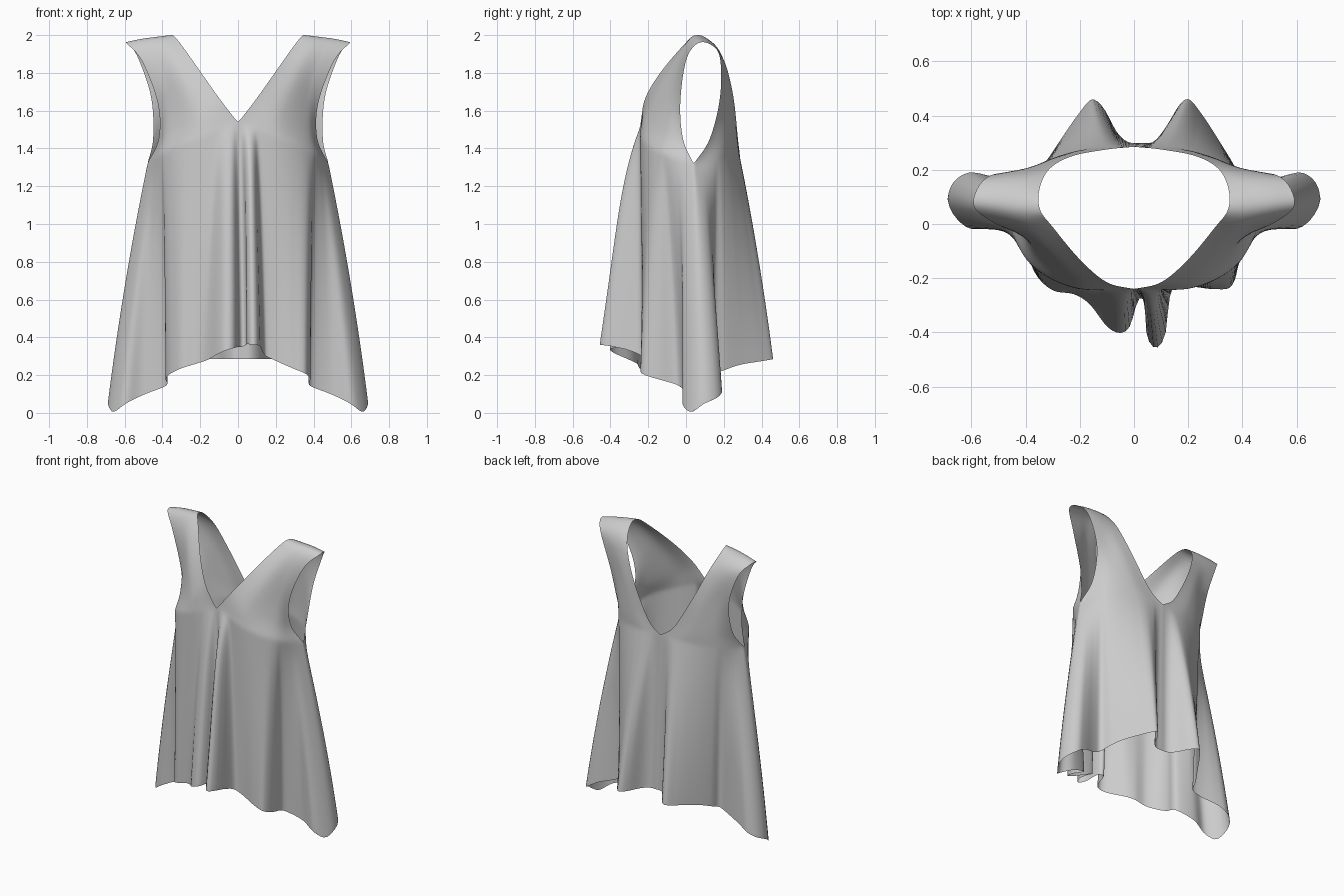
import bpy, bmesh
from mathutils import Vector

if "Cube" in bpy.data.objects:
    bpy.data.objects.remove(bpy.data.objects["Cube"])

NS, NT, NK = 72, 72, 60   # samples: across a quarter, over the shoulder, down the body


def spline(pts, u):
    """Catmull-Rom through pts, u in 0..1 with even knots."""
    pts = [Vector(p) for p in pts]
    n = len(pts) - 1
    i = min(int(u * n), n - 1)
    f = u * n - i
    b, c = pts[i], pts[i + 1]
    a = pts[i - 1] if i > 0 else b * 2 - c
    d = pts[i + 2] if i + 2 <= n else c * 2 - b
    return 0.5 * (2 * b + (c - a) * f + (2 * a - 5 * b + 4 * c - d) * f ** 2
                  + (3 * b - a - 3 * c + d) * f ** 3)


def hem_curve(pts):
    """Sample a hem quarter so that the folds gather into little width at the top."""
    acc = [0]
    for p, q in zip(pts, pts[1:]):
        mid = abs(p[0] + q[0]) / 2
        w = 0.4 if mid > 0.38 or mid < 0.14 else 1
        acc.append(acc[-1] + w * (abs(p[0] - q[0]) + 0.1 * abs(p[1] - q[1])))
    out = []
    for j in range(NS + 1):
        s = j / NS * acc[-1]
        i = 0
        while i < len(acc) - 2 and s > acc[i + 1]:
            i += 1
        f = min(1, (s - acc[i]) / (acc[i + 1] - acc[i]))
        out.append(spline(pts, (i + f) / (len(pts) - 1)))
    return out


def flip(p):
    return Vector((-p[0], p[1], p[2]))


# Yoke and strap: each row runs from neckline to armhole, rows go front to back
yoke = [
    [(0, -.24, 1.54), (.22, -.235, 1.45), (.39, -.14, 1.38), (.48, .04, 1.32)],
    [(.1, -.215, 1.67), (.23, -.205, 1.57), (.37, -.11, 1.5), (.42, -.015, 1.45)],
    [(.2, -.13, 1.81), (.29, -.13, 1.74), (.375, -.075, 1.68), (.425, -.03, 1.64)],
    [(.3, -.01, 1.95), (.37, -.025, 1.92), (.44, -.015, 1.89), (.51, 0, 1.865)],
    [(.345, .05, 2.0), (.42, .05, 1.99), (.51, .055, 1.975), (.59, .06, 1.955)],
    [(.35, .12, 1.975), (.42, .135, 1.965), (.5, .135, 1.96), (.58, .13, 1.95)],
    [(.315, .2, 1.87), (.38, .195, 1.875), (.455, .19, 1.875), (.53, .18, 1.88)],
    [(.23, .25, 1.68), (.31, .237, 1.67), (.39, .205, 1.67), (.46, .18, 1.67)],
    [(.1, .275, 1.45), (.24, .262, 1.46), (.37, .208, 1.46), (.45, .125, 1.45)],
    [(0, .285, 1.37), (.2, .272, 1.36), (.385, .19, 1.34), (.48, .04, 1.32)],
]

# Hem quarters, from centre to side tip
side = [(.375, -.04, .14), (.5, 0, .09), (.6, -.02, .04), (.665, .03, -.006),
        (.695, .09, .045)]
front_right = [(.02, -.26, .34), (.055, -.3, .36), (.04, -.4, .36), (.08, -.465, .355),
               (.125, -.4, .35), (.125, -.3, .33), (.14, -.24, .3), (.2, -.23, .27),
               (.29, -.24, .23), (.36, -.23, .2), (.385, -.14, .17)] + side
front_left = [(.02, -.26, .34), (0, -.32, .345), (-.01, -.38, .34), (-.05, -.405, .33),
              (-.1, -.38, .31), (-.16, -.3, .275), (-.22, -.26, .255), (-.3, -.245, .23),
              (-.36, -.19, .2), (-.385, -.12, .17)] + [flip(p) for p in side]
back = [(0, .3, .28), (.045, .3, .28), (.09, .34, .28), (.13, .42, .28), (.175, .462, .28),
        (.225, .41, .27), (.305, .29, .25), (.36, .2, .22), (.38, .145, .2),
        (.45, .15, .17), (.55, .18, .14), (.62, .19, .1), (.675, .15, .065), (.695, .09, .045)]


def shift(p):   # the back folds sit slightly to the right
    return Vector((p[0] + .025 * (1 - (p[0] / .695) ** 2), p[1], p[2]))


back_right = [shift(p) for p in back]
back_left = [shift(flip(p)) for p in back]

bm = bmesh.new()


def add_grid(rows):
    vs = [[bm.verts.new(p) for p in r] for r in rows]
    for a, b in zip(vs, vs[1:]):
        for i in range(len(a) - 1):
            bm.faces.new((a[i], a[i + 1], b[i + 1], b[i]))


# Upper part, both sides
cols = [[spline(r, j / NS) for r in yoke] for j in range(NS + 1)]
upper = [[spline(c, t / NT) for c in cols] for t in range(NT + 1)]
add_grid(upper)
add_grid([[flip(p) for p in r] for r in upper])


# Flared body with folds, four quarters; the deep front folds open early
def body_quarter(top, hem_pts):
    hem = hem_curve(hem_pts)
    rows = []
    for k in range(NK + 1):
        z = k / NK
        w = z * (1.25 - .25 * z)
        row = []
        for a, b in zip(top, hem):
            wy = w + max(0, -b.y - .25) / .2 * .9 * z * (1 - z) ** 3
            row.append(Vector((a.x + (b.x - a.x) * w, a.y + (b.y - a.y) * wy,
                               a.z + (b.z - a.z) * z)))
        rows.append(row)
    add_grid(rows)


body_quarter(upper[0], front_right)
body_quarter([flip(p) for p in upper[0]], front_left)
body_quarter(upper[-1], back_right)
body_quarter([flip(p) for p in upper[-1]], back_left)

# Sew the seams
bmesh.ops.remove_doubles(bm, verts=bm.verts, dist=.0005)
bmesh.ops.recalc_face_normals(bm, faces=bm.faces)
mesh = bpy.data.meshes.new("sleeveless_top")
bm.to_mesh(mesh)
bm.free()
for f in mesh.polygons:
    f.use_smooth = True
obj = bpy.data.objects.new("sleeveless_top", mesh)
bpy.context.collection.objects.link(obj)

# Soften the seams and folds a little
smooth = obj.modifiers.new("soften", 'SMOOTH')
smooth.factor = .5
smooth.iterations = 4
